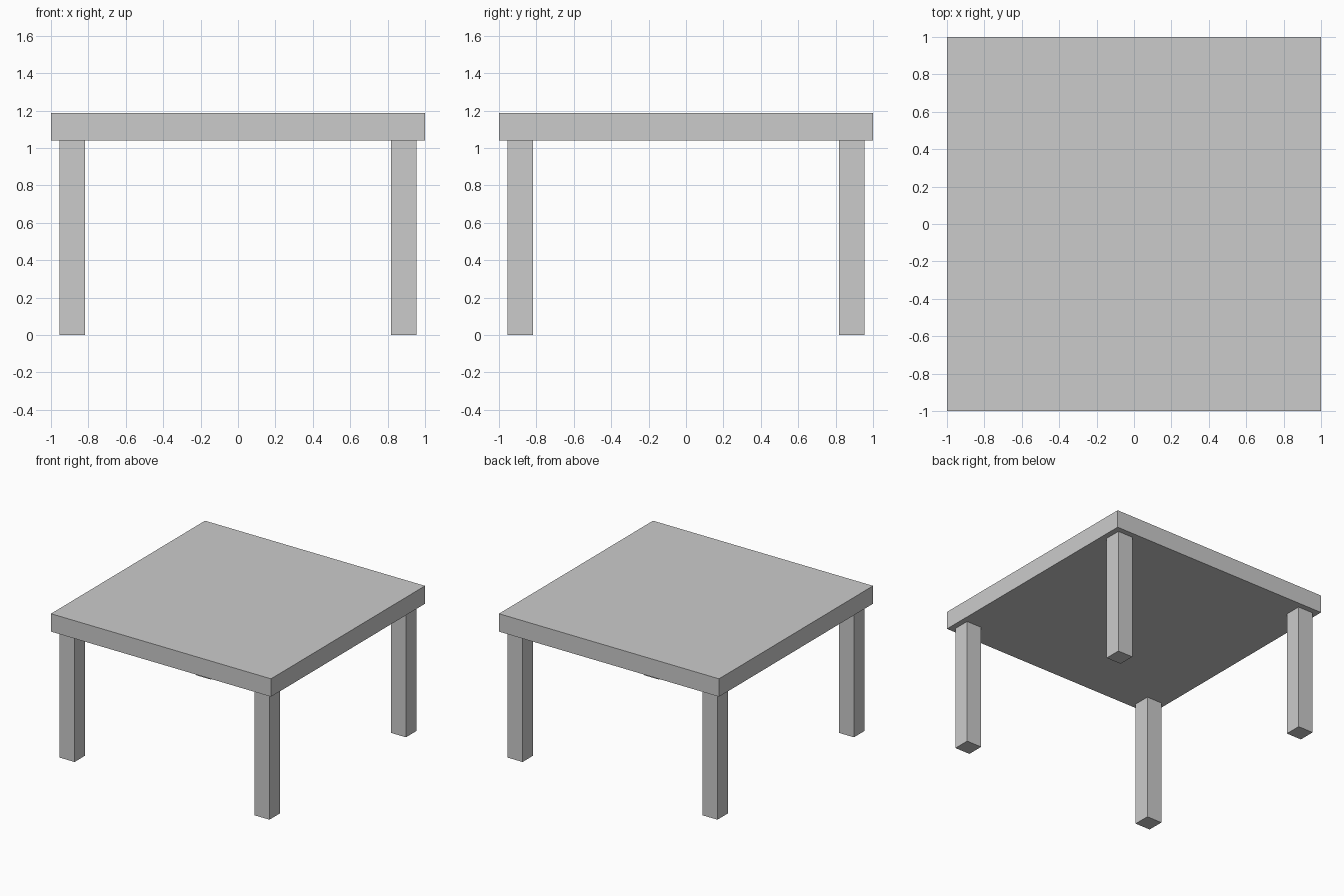
import bpy

if "Cube" in bpy.data.objects:
    bpy.data.objects.remove(bpy.data.objects["Cube"])

# One plain grey for the whole table
grey = bpy.data.materials.new("plain grey")
grey.diffuse_color = (0.6, 0.6, 0.6, 1.0)
grey.use_nodes = True
grey.node_tree.nodes["Principled BSDF"].inputs["Base Color"].default_value = grey.diffuse_color

TOP_Z, UNDER_Z = 1.187, 1.04      # tabletop upper and lower faces
LEG_W, LEG_POS = 0.137, 0.886     # leg width and centre offset


def box(name, centre, size):
    bpy.ops.mesh.primitive_cube_add(size=1, location=centre)
    ob = bpy.context.object
    ob.name = name
    ob.scale = size
    bpy.ops.object.transform_apply(location=False, rotation=False, scale=True)
    ob.data.materials.append(grey)
    return ob


# Square tabletop slab
box("tabletop", (0, 0, (TOP_Z + UNDER_Z) / 2), (2, 2, TOP_Z - UNDER_Z))

# Four square legs, set in slightly from the corners
for y_name, sy in (("front", -1), ("back", 1)):
    for x_name, sx in (("left", -1), ("right", 1)):
        box(f"{y_name}_{x_name}_leg",
            (sx * LEG_POS, sy * LEG_POS, UNDER_Z / 2),
            (LEG_W, LEG_W, UNDER_Z))
